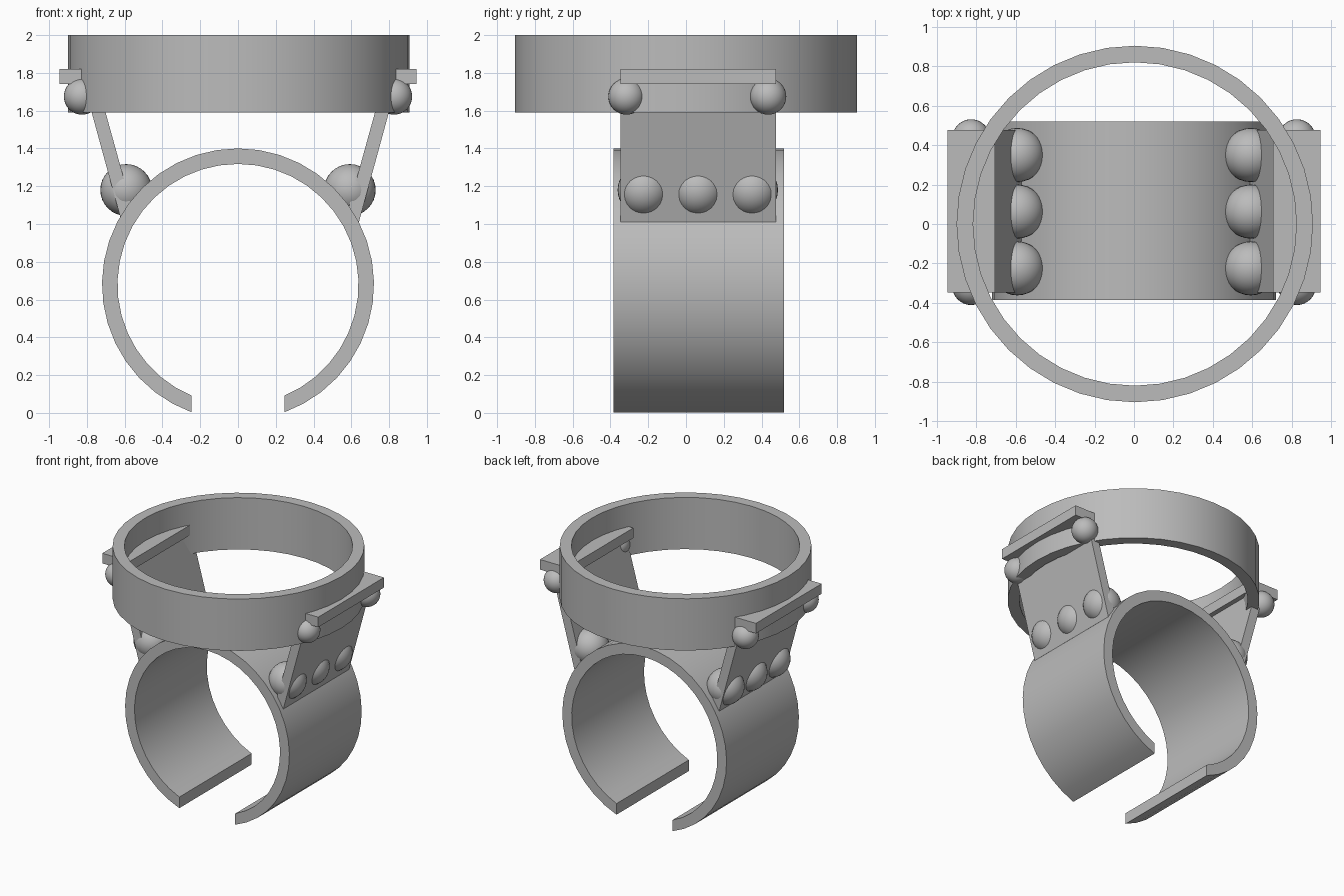
import bpy
import bmesh
from math import sin, cos, asin, pi, radians
from mathutils import Vector

cube = bpy.data.objects.get("Cube")
if cube:
    bpy.data.objects.remove(cube, do_unlink=True)

metal = bpy.data.materials.new("grey metal")
metal.use_nodes = True
GREY = (0.5, 0.5, 0.5, 1)
metal.diffuse_color = GREY
metal.node_tree.nodes["Principled BSDF"].inputs["Base Color"].default_value = GREY


def finish(bm, name):
    """Turn a bmesh into a shaded object."""
    bmesh.ops.recalc_face_normals(bm, faces=bm.faces)
    mesh = bpy.data.meshes.new(name)
    bm.to_mesh(mesh)
    bm.free()
    mesh.materials.append(metal)
    obj = bpy.data.objects.new(name, mesh)
    bpy.context.collection.objects.link(obj)
    bpy.ops.object.select_all(action='DESELECT')
    obj.select_set(True)
    bpy.context.view_layer.objects.active = obj
    bpy.ops.object.shade_smooth_by_angle(angle=radians(30))
    return obj


def strip_solid(name, outer, inner, depth, closed=False):
    """Fill between two outlines with quads and extrude by depth."""
    bm = bmesh.new()
    a = [bm.verts.new(p) for p in outer]
    b = [bm.verts.new(p) for p in inner]
    for i in range(len(a) if closed else len(a) - 1):
        j = (i + 1) % len(a)
        bm.faces.new((a[i], a[j], b[j], b[i]))
    ext = bmesh.ops.extrude_face_region(bm, geom=bm.faces[:], use_keep_orig=True)
    moved = [g for g in ext["geom"] if isinstance(g, bmesh.types.BMVert)]
    bmesh.ops.translate(bm, verts=moved, vec=Vector(depth))
    return finish(bm, name)


def ball(name, centre, radius):
    bm = bmesh.new()
    bmesh.ops.create_uvsphere(bm, u_segments=32, v_segments=16, radius=radius)
    bmesh.ops.translate(bm, verts=bm.verts, vec=Vector(centre))
    return finish(bm, name)


# Upright hoop on top
def circle(radius, n=40):
    return [(0.004 + radius * cos(2 * pi * i / n), radius * sin(2 * pi * i / n), 1.59)
            for i in range(n)]


strip_solid("top_hoop", circle(0.904), circle(0.82), (0, 0, 0.41), closed=True)


# Open finger band, its ends cut upright on both sides of the gap
def arc(radius, gap=0.245, n=36):
    start = asin(gap / radius)
    pts = []
    for i in range(n + 1):
        t = start + (2 * pi - 2 * start) * i / n
        pts.append((radius * sin(t), -0.385, 0.68 - radius * cos(t)))
    return pts


strip_solid("finger_band", arc(0.72), arc(0.638), (0, 0.905, 0))

# Leaning plates, cross bars and balls on each side
FRONT, DEPTH = -0.347, 0.823
for side, label, shift in ((1, "left", 0.0), (-1, "right", -0.024)):
    def at(x, z):
        return (side * (x + shift), FRONT, z)

    strip_solid(label + "_plate",
                [at(0.64, 1.01), at(0.845, 1.76)],
                [at(0.57, 1.03), at(0.772, 1.76)], (0, DEPTH, 0))
    strip_solid(label + "_bar",
                [(side * 0.705, FRONT, 1.74), (side * 0.946, FRONT, 1.74)],
                [(side * 0.705, FRONT, 1.82), (side * 0.946, FRONT, 1.82)],
                (0, DEPTH, 0))
    for i, y in enumerate((-0.225, 0.063, 0.35)):
        ball(f"{label}_large_ball_{i + 1}", (side * 0.592, y, 1.18), 0.137)
    for i, y in enumerate((-0.315, 0.435)):
        ball(f"{label}_small_ball_{i + 1}", (side * 0.826, y, 1.675), 0.096)
